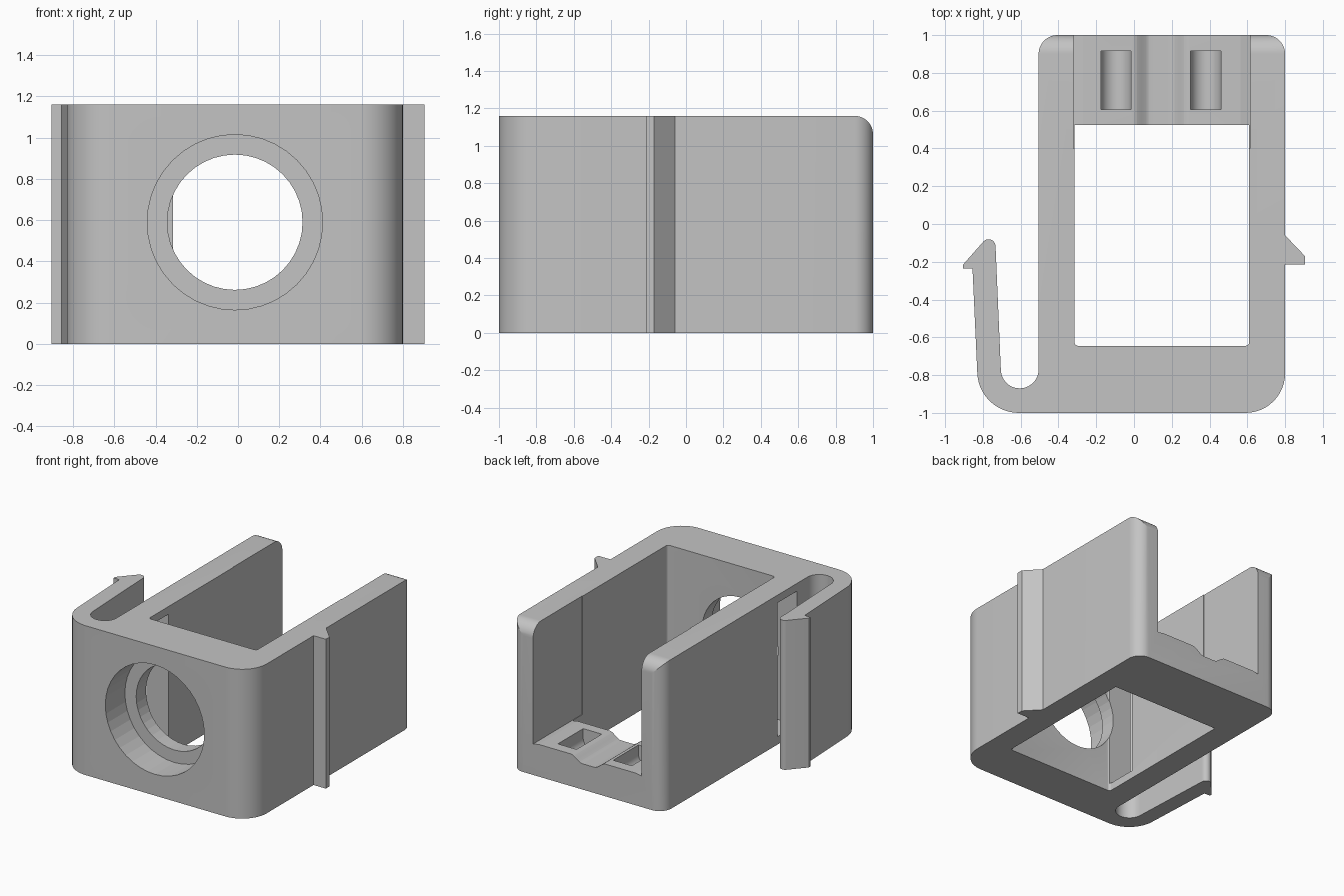
import bpy, bmesh, math
from mathutils import Vector

if "Cube" in bpy.data.objects:
    bpy.data.objects.remove(bpy.data.objects["Cube"])

H = 1.16
grey = bpy.data.materials.new("plain grey")
grey.diffuse_color = (0.55, 0.55, 0.55, 1)
grey.use_nodes = True
grey.node_tree.nodes["Principled BSDF"].inputs["Base Color"].default_value = grey.diffuse_color


def arc(cx, cy, r, a0, a1, n=12):
    return [(cx + r * math.cos(math.radians(a0 + (a1 - a0) * i / n)),
             cy + r * math.sin(math.radians(a0 + (a1 - a0) * i / n))) for i in range(n + 1)]


def prism(name, pts, lo, hi, axis="z"):
    """Extrude a 2D profile along an axis (x: yz profile, y: xz profile, z: xy profile)."""
    place = {"x": lambda a, b, t: (t, a, b),
             "y": lambda a, b, t: (a, t, b),
             "z": lambda a, b, t: (a, b, t)}[axis]
    bm = bmesh.new()
    f = bm.faces.new([bm.verts.new(place(a, b, lo)) for a, b in pts])
    ext = bmesh.ops.extrude_face_region(bm, geom=[f])
    moved = [v for v in ext["geom"] if isinstance(v, bmesh.types.BMVert)]
    bmesh.ops.translate(bm, verts=moved, vec=Vector(place(0, 0, hi - lo)))
    bmesh.ops.recalc_face_normals(bm, faces=bm.faces[:])
    me = bpy.data.meshes.new(name)
    bm.to_mesh(me)
    bm.free()
    me.materials.append(grey)
    ob = bpy.data.objects.new(name, me)
    bpy.context.collection.objects.link(ob)
    return ob


def rect(a0, a1, b0, b1):
    return [(a0, b0), (a1, b0), (a1, b1), (a0, b1)]


def cut(body, cutter):
    cutter.hide_render = True
    mod = body.modifiers.new("cut", "BOOLEAN")
    mod.operation = "DIFFERENCE"
    mod.solver = "EXACT"
    mod.object = cutter
    bpy.context.view_layer.objects.active = body
    bpy.ops.object.modifier_apply(modifier=mod.name)
    bpy.data.objects.remove(cutter)


# Plan outline: block, right barb, slot and spring arm with its barb
outline = arc(-0.61, -0.78, 0.22, 180, 270)
outline += arc(0.59, -0.79, 0.21, 270, 360)
outline += [(0.8, -0.215), (0.905, -0.215), (0.905, -0.17), (0.8, -0.06)]
outline += arc(0.7, 0.9, 0.1, 0, 90)
outline += arc(-0.405, 0.9, 0.1, 90, 180)
outline += arc(-0.605, -0.77, 0.1, 0, -180, 24)
outline += arc(-0.77, -0.118, 0.037, 0, 135, 16)
outline += [(-0.905, -0.215), (-0.905, -0.235), (-0.855, -0.235)]
outline[0] = (-0.83, -0.78)
outline[12] = (-0.61, -1.0)
body = prism("clip_housing", outline, 0, H)

# Central opening with small front corner fillets
pit = arc(-0.295, -0.625, 0.02, 180, 270, 6) + arc(0.59, -0.625, 0.02, 270, 360, 6)
pit += [(0.61, 0.525), (-0.315, 0.525)]
cut(body, prism("pit_cutter", pit, -0.2, H + 0.2))

# Rear opening above the low crossbar, whose top dips in the middle
top = [(-0.319, 0.24), (-0.27, 0.25), (-0.01, 0.25)]
for i in range(1, 24):
    x = -0.01 + 0.30 * i / 24
    t = min(1, min(i, 24 - i) / 8)
    top.append((x, 0.25 - 0.05 * (0.5 - 0.5 * math.cos(math.pi * t))))
top += [(0.29, 0.25), (0.565, 0.25), (0.614, 0.24), (0.614, H + 0.2), (-0.319, H + 0.2)]
cut(body, prism("rear_cutter", top, 0.4, 1.2, "y"))

# Two round-bottomed pockets in the crossbar
for x in (-0.095, 0.38):
    pocket = arc(x, 0.18, 0.08, 180, 360, 24) + [(x + 0.08, 0.4), (x - 0.08, 0.4)]
    cut(body, prism("pocket_cutter", pocket, 0.605, 0.915, "y"))

# Rounded upper rear edges of the side walls
edge = arc(0.9, H - 0.1, 0.1, 0, 90) + [(0.9, H + 0.2), (1.2, H + 0.2), (1.2, H - 0.1)]
cut(body, prism("edge_cutter", edge, -0.7, 0.9, "x"))

# Stepped round hole through the front wall
for r, y0, y1 in ((0.425, -1.2, -0.76), (0.328, -0.9, -0.55)):
    cut(body, prism("hole_cutter", arc(-0.015, 0.59, r, 0, 360, 40)[:-1], y0, y1, "y"))

# Tall window in the left wall behind the spring arm
cut(body, prism("window_cutter", rect(-0.64, -0.40, 0.06, 1.10), -0.59, -0.25, "x"))

bpy.ops.object.select_all(action="DESELECT")
body.select_set(True)
bpy.context.view_layer.objects.active = body
bpy.ops.object.shade_smooth_by_angle(angle=math.radians(8.7))
